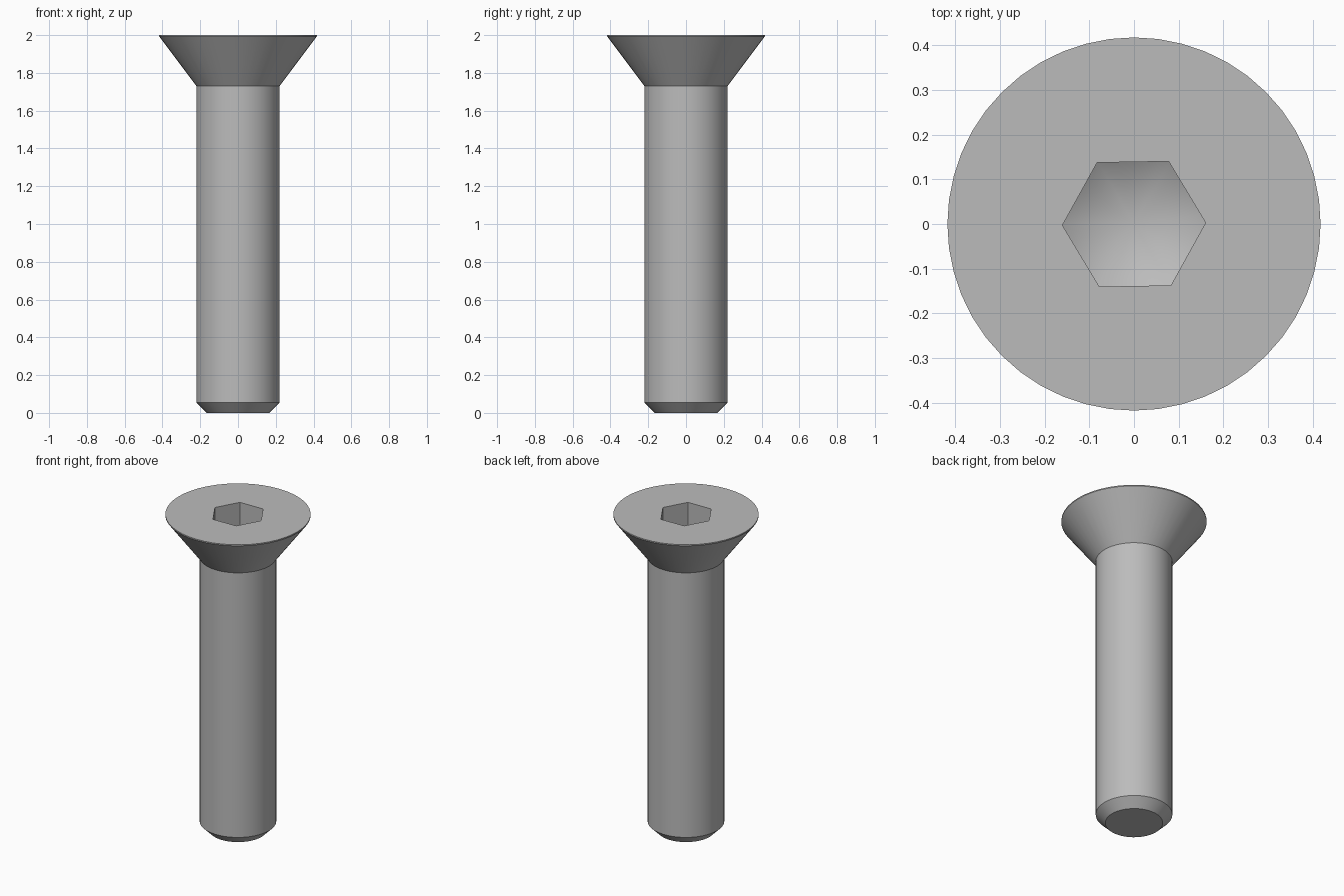
import bpy
import bmesh
import math

cube = bpy.data.objects.get("Cube")
if cube:
    bpy.data.objects.remove(cube, do_unlink=True)

SEGMENTS = 48

steel = bpy.data.materials.new("grey steel")
steel.use_nodes = True
COLOUR = (0.5, 0.5, 0.5, 1)
steel.diffuse_color = COLOUR
steel.node_tree.nodes["Principled BSDF"].inputs["Base Color"].default_value = COLOUR


def lathe(name, profile, sides=SEGMENTS, turn=0.0):
    """Revolve (radius, height) points, listed bottom to top, around z."""
    bm = bmesh.new()
    rings = []
    for r, z in profile:
        count = sides if r > 0 else 1
        angles = [turn + math.tau * i / sides for i in range(count)]
        rings.append([bm.verts.new((r * math.cos(a), r * math.sin(a), z)) for a in angles])
    for low, high in zip(rings, rings[1:]):
        for i in range(sides):
            j = (i + 1) % sides
            if len(low) == 1:
                bm.faces.new((low[0], high[j], high[i]))
            else:
                bm.faces.new((low[i], low[j], high[j], high[i]))
    # Flat caps
    if len(rings[0]) > 1:
        bm.faces.new(rings[0][::-1])
    bm.faces.new(rings[-1])
    mesh = bpy.data.meshes.new(name)
    bm.to_mesh(mesh)
    bm.free()
    mesh.materials.append(steel)
    obj = bpy.data.objects.new(name, mesh)
    bpy.context.collection.objects.link(obj)
    return obj


def boolean(target, tool, operation):
    """Apply a boolean and discard the helper."""
    tool.hide_render = True
    mod = target.modifiers.new("boolean", "BOOLEAN")
    mod.operation = operation
    mod.solver = "EXACT"
    mod.object = tool
    bpy.context.view_layer.objects.active = target
    bpy.ops.object.modifier_apply(modifier=mod.name)
    bpy.data.objects.remove(tool, do_unlink=True)


# Chamfered tip, plain shank and countersunk head with a thin rim
screw = lathe("countersunk_screw", [
    (0.165, 0), (0.22, 0.055), (0.22, 1.73), (0.417, 1.993), (0.417, 2)])

# Hexagonal socket ending in a drill point
socket = lathe("socket_cutter", [(0.16, 1.5), (0.16, 2.1)], 6, math.radians(1))
drill = lathe("drill_cutter", [(0, 1.71), (0.2, 1.825), (0.2, 2.2)])
boolean(socket, drill, "INTERSECT")
boolean(screw, socket, "DIFFERENCE")

# Round surfaces smooth, chamfers and socket edges crisp
bpy.ops.object.select_all(action="DESELECT")
screw.select_set(True)
bpy.context.view_layer.objects.active = screw
bpy.ops.object.shade_smooth_by_angle(angle=math.radians(30))
